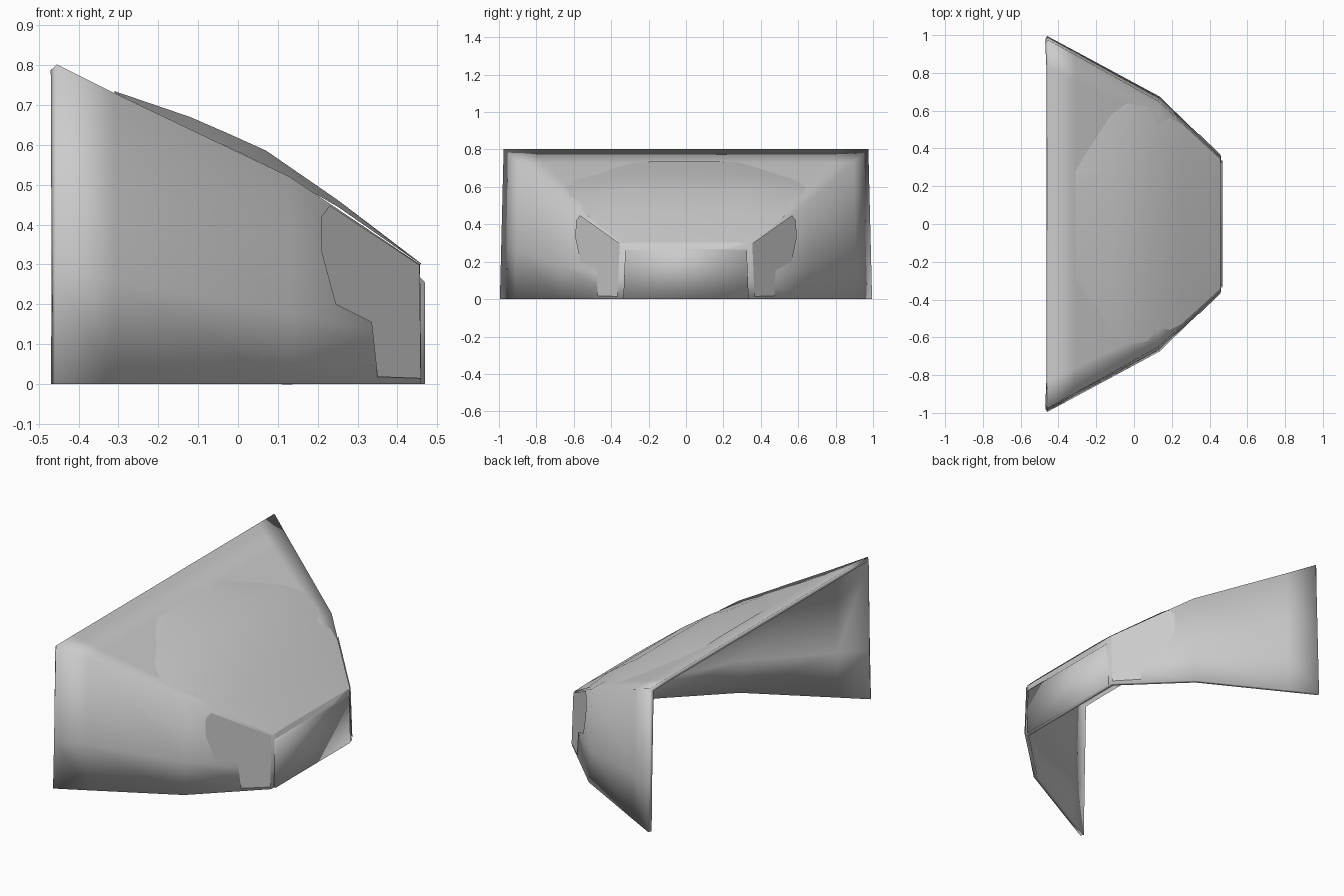
import bpy, bmesh
from mathutils import Vector

if "Cube" in bpy.data.objects:
    bpy.data.objects.remove(bpy.data.objects["Cube"])


def make(name, verts, faces, thick=0.0, smooth=True):
    bm = bmesh.new()
    vs = [bm.verts.new(v) for v in verts]
    for f in faces:
        bm.faces.new([vs[i] for i in f])
    bmesh.ops.recalc_face_normals(bm, faces=bm.faces[:])
    me = bpy.data.meshes.new(name)
    bm.to_mesh(me)
    bm.free()
    ob = bpy.data.objects.new(name, me)
    bpy.context.collection.objects.link(ob)
    for p in me.polygons:
        p.use_smooth = smooth
    if thick:
        # make sure the shell normals point away from the interior
        ref = me.polygons[len(me.polygons) // 2]
        if ref.normal.dot(ref.center - Vector((-0.3, 0, 0.2))) < 0:
            me.flip_normals()
        m = ob.modifiers.new("thickness", 'SOLIDIFY')
        m.thickness = thick
        m.offset = -1
        m.use_even_offset = True
    return ob


# Main shell: stations of (bottom x, bottom y, top x, top y, top z)
stations = [(-0.46, 0.995, -0.455, 0.975, 0.802),
            (-0.31, 0.915, -0.31, 0.895, 0.73),
            (0.135, 0.675, 0.13, 0.65, 0.52),
            (0.46, 0.36, 0.457, 0.345, 0.30)]
verts, faces = [], []
for bx, by, tx, ty, tz in stations:
    b, t = Vector((bx, by, 0)), Vector((tx, ty, tz))
    half = [b, b.lerp(t, 0.35), t, Vector((tx, ty * 0.85, tz))]
    verts += half + [Vector((p.x, -p.y, p.z)) for p in reversed(half)]
N = 8
for s in range(len(stations) - 1):
    for i in range(N - 1):
        a = s * N + i
        faces.append((a, a + 1, a + 1 + N, a + N))
e = (len(stations) - 1) * N
faces += [(e, e + 1, e + 6, e + 7), tuple(e + i for i in range(1, 7))]
make("hood_shell", verts, faces, 0.02)

# Raised roof panel: (x, half width, edge z, centre half width, centre z)
rows = [(-0.31, 0.28, 0.731, 0.18, 0.735),
        (-0.12, 0.60, 0.637, 0.30, 0.670),
        (-0.03, 0.64, 0.597, 0.32, 0.631),
        (0.07, 0.62, 0.549, 0.33, 0.586),
        (0.25, 0.53, 0.445, 0.33, 0.462),
        (0.459, 0.345, 0.300, 0.22, 0.303)]
verts, faces = [], []
for x, w, ez, c, cz in rows:
    verts += [(x, w, ez), (x, c, cz), (x, -c, cz), (x, -w, ez)]
for s in range(len(rows) - 1):
    for i in range(3):
        a = s * 4 + i
        faces.append((a, a + 1, a + 5, a + 4))
make("roof_panel", verts, faces)

# Corner panels lying just proud of the slanted front walls
outline = [(0.23, 0.448), (0.21, 0.42), (0.21, 0.33), (0.245, 0.20),
           (0.335, 0.155), (0.35, 0.018), (0.459, 0.014), (0.456, 0.298)]
for side, label in ((1, "left"), (-1, "right")):
    pts = []
    for x, z in outline:
        y = 0.675 - (x - 0.135) * 0.97 - 0.05 * z + 0.006
        pts.append((x, side * y, z))
    make("corner_panel_" + label, pts, [tuple(range(len(pts)))], smooth=False)

# Front plate, slightly ahead of the shell nose
make("front_plate",
     [(0.469, -0.335, 0), (0.469, 0.335, 0), (0.469, 0.325, 0.255), (0.469, -0.325, 0.255),
      (0.455, -0.335, 0), (0.455, 0.335, 0), (0.455, 0.325, 0.27), (0.455, -0.325, 0.27)],
     [(0, 1, 2, 3), (0, 4, 5, 1), (1, 5, 6, 2), (2, 6, 7, 3), (3, 7, 4, 0)])
